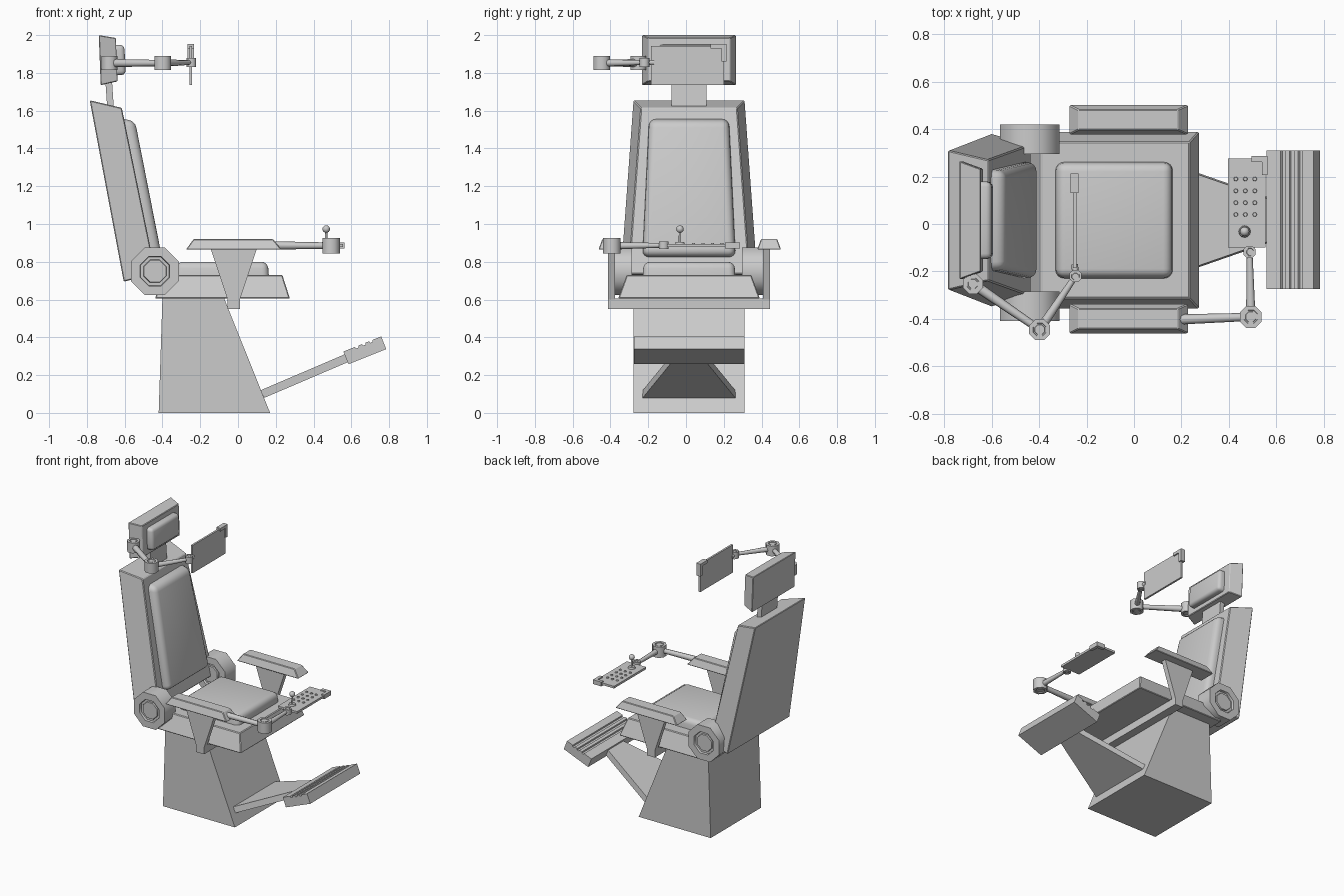
import bpy, bmesh, math
from mathutils import Vector, Matrix

cube = bpy.data.objects.get("Cube")
if cube:
    bpy.data.objects.remove(cube, do_unlink=True)

GREY = (0.6, 0.6, 0.6, 1)
mat = bpy.data.materials.new("light_grey")
mat.use_nodes = True
mat.diffuse_color = GREY
for node in mat.node_tree.nodes:
    if node.type == 'BSDF_PRINCIPLED':
        node.inputs["Base Color"].default_value = GREY

C = 0.016  # centre line of the seat


def finish(name, bm, bevel=0, segments=1, smooth=0):
    """Bevel, shade and link a bmesh as a named part."""
    bmesh.ops.recalc_face_normals(bm, faces=bm.faces)
    if bevel:
        bmesh.ops.bevel(bm, geom=bm.edges[:], offset=bevel, segments=segments,
                        profile=0.5, affect='EDGES', clamp_overlap=True)
    if smooth:
        for f in bm.faces:
            f.smooth = True
        for e in bm.edges:
            e.smooth = e.calc_face_angle(0) < math.radians(smooth)
    mesh = bpy.data.meshes.new(name)
    bm.to_mesh(mesh)
    bm.free()
    mesh.materials.append(mat)
    obj = bpy.data.objects.new(name, mesh)
    bpy.context.scene.collection.objects.link(obj)
    return obj


def loft(name, ring_a, ring_b, **kw):
    """Closed solid between two matching rings of points."""
    bm = bmesh.new()
    a = [bm.verts.new(p) for p in ring_a]
    b = [bm.verts.new(p) for p in ring_b]
    n = len(a)
    bm.faces.new(a)
    bm.faces.new(b)
    for i in range(n):
        bm.faces.new((a[i], a[(i + 1) % n], b[(i + 1) % n], b[i]))
    return finish(name, bm, **kw)


def flat_ring(x0, x1, y0, y1, z):
    return [(x0, y0, z), (x1, y0, z), (x1, y1, z), (x0, y1, z)]


def upright_ring(top, bottom):
    """Each end is x, z, half width."""
    (xt, zt, ht), (xb, zb, hb) = top, bottom
    return [(xt, C - ht, zt), (xt, C + ht, zt), (xb, C + hb, zb), (xb, C - hb, zb)]


def box(name, x0, x1, y0, y1, z0, z1, **kw):
    return loft(name, flat_ring(x0, x1, y0, y1, z0), flat_ring(x0, x1, y0, y1, z1), **kw)


def prism(name, profile, y0, y1, **kw):
    """Side profile (x, z) extended across y."""
    return loft(name, [(x, y0, z) for x, z in profile],
                [(x, y1, z) for x, z in profile], **kw)


def joint(name, centre, radius, length, axis='Z'):
    """Eight-sided drum with a recessed hub on both ends."""
    bm = bmesh.new()
    bmesh.ops.create_cone(bm, cap_ends=True, segments=8, radius1=radius,
                          radius2=radius, depth=length)
    caps = [f for f in bm.faces if abs(f.normal.z) > 0.9]
    for cap in caps:
        inward = -cap.normal * 0.12 * radius
        bmesh.ops.inset_individual(bm, faces=[cap], thickness=radius * 0.38)
        bmesh.ops.inset_individual(bm, faces=[cap], thickness=radius * 0.02)
        bmesh.ops.translate(bm, verts=cap.verts[:], vec=inward)
        bmesh.ops.inset_individual(bm, faces=[cap], thickness=radius * 0.12)
        bmesh.ops.inset_individual(bm, faces=[cap], thickness=radius * 0.02)
        bmesh.ops.translate(bm, verts=cap.verts[:], vec=-inward * 0.6)
    turn = Matrix.Rotation(math.pi / 8, 4, 'Z')
    if axis == 'Y':
        turn = Matrix.Rotation(math.pi / 2, 4, 'X') @ turn
    bm.transform(Matrix.Translation(centre) @ turn)
    return finish(name, bm, smooth=50)


def rod(name, start, end, r1, r2, sides=8):
    """Tapered round bar from start to end."""
    start, end = Vector(start), Vector(end)
    line = end - start
    bm = bmesh.new()
    bmesh.ops.create_cone(bm, cap_ends=True, segments=sides, radius1=r1,
                          radius2=r2, depth=line.length)
    bm.transform(Matrix.Translation((start + end) / 2)
                 @ line.to_track_quat('Z', 'Y').to_matrix().to_4x4())
    return finish(name, bm, smooth=50)


# Pedestal
prism("pedestal", [(-0.42, 0), (0.17, 0), (-0.075, 0.61), (-0.40, 0.61)], C - 0.295, C + 0.295)

# Leg support and ridged footrest
def strut_ring(x, z, half):
    return [(x - 0.01, C - half, z + 0.02), (x - 0.01, C + half, z + 0.02),
            (x + 0.01, C + half, z - 0.02), (x + 0.01, C - half, z - 0.02)]

loft("leg_support", strut_ring(0.13, 0.1, 0.245), strut_ring(0.575, 0.29, 0.09))

along = Vector((0.2, 0.08)).normalized()
up = Vector((-along.y, along.x))
start = Vector((0.585, 0.258))
LENGTH, THICK, GROOVE = 0.215, 0.072, 0.01
top = [(0, THICK)]
for s in (0.065, 0.105, 0.145):
    top += [(s, THICK), (s + 0.004, THICK - GROOVE), (s + 0.016, THICK - GROOVE), (s + 0.02, THICK)]
outline = [(0, 0)] + top + [(LENGTH, THICK), (LENGTH, 0)]
prism("footrest", [tuple(start + along * s + up * t) for s, t in outline], C - 0.29, C + 0.295)

# Seat
loft("seat_base", flat_ring(-0.44, 0.275, C - 0.375, C + 0.375, 0.605),
     flat_ring(-0.39, 0.235, C - 0.33, C + 0.33, 0.73), bevel=0.005)
loft("seat_cushion", flat_ring(-0.337, 0.168, C - 0.25, C + 0.25, 0.66),
     flat_ring(-0.325, 0.158, C - 0.24, C + 0.24, 0.8), bevel=0.035, segments=4, smooth=40)

# Backrest
loft("backrest", upright_ring((-0.785, 1.655, 0.295), (-0.605, 0.695, 0.365)),
     upright_ring((-0.615, 1.615, 0.255), (-0.435, 0.735, 0.32)), bevel=0.005)
loft("back_cushion", upright_ring((-0.66, 1.565, 0.215), (-0.5, 0.815, 0.25)),
     upright_ring((-0.545, 1.545, 0.208), (-0.405, 0.835, 0.243)),
     bevel=0.035, segments=4, smooth=40)

# Recline hinges
for side, y in (("right", -0.348), ("left", 0.358)):
    joint(side + "_hinge", (-0.44, y, 0.75), 0.137, 0.125, 'Y')

# Headrest
loft("neck", flat_ring(-0.69, -0.655, C - 0.093, C + 0.093, 1.58),
     flat_ring(-0.705, -0.67, C - 0.093, C + 0.093, 1.8))
loft("headrest", upright_ring((-0.737, 2.0, 0.25), (-0.727, 1.735, 0.25)),
     upright_ring((-0.647, 1.985, 0.217), (-0.638, 1.755, 0.217)), bevel=0.004)
loft("head_cushion", upright_ring((-0.69, 1.95, 0.165), (-0.68, 1.785, 0.165)),
     upright_ring((-0.602, 1.948, 0.162), (-0.594, 1.79, 0.162)),
     bevel=0.022, segments=3, smooth=40)

# Armrests with tapered brackets joined by a strap under the seat
for side, s in (("right", -1), ("left", 1)):
    mid = C + 0.004 + s * 0.42
    loft(side + "_armrest", flat_ring(-0.275, 0.23, mid - 0.063, mid + 0.063, 0.865),
         flat_ring(-0.235, 0.185, mid - 0.043, mid + 0.043, 0.92), bevel=0.004)
    y0, y1 = sorted((C + s * 0.392, C + s * 0.428))
    prism(side + "_arm_bracket", [(-0.145, 0.87), (-0.055, 0.6), (-0.055, 0.55),
                                  (0.01, 0.55), (0.01, 0.6), (0.1, 0.87)], y0, y1)
box("arm_strap", -0.055, 0.01, C - 0.4, C + 0.4, 0.55, 0.606)

# Screen on a folding arm beside the head
shoulder, elbow, wrist = (-0.68, -0.253, 1.852), (-0.398, -0.446, 1.852), (-0.247, -0.22, 1.855)
joint("screen_arm_shoulder", shoulder, 0.045, 0.075)
joint("screen_arm_elbow", elbow, 0.048, 0.075)
joint("screen_arm_wrist", wrist, 0.028, 0.05)
rod("screen_upper_arm", shoulder, elbow, 0.022, 0.016)
rod("screen_forearm", elbow, wrist, 0.02, 0.012)
rod("screen_pin", wrist, (-0.25, -0.17, 1.855), 0.014, 0.014)
box("screen", -0.257, -0.243, -0.185, 0.2, 1.737, 1.943)
# Corner grip seen as an L shape
box("screen_grip_top", -0.268, -0.234, 0.13, 0.214, 1.93, 1.952)
box("screen_grip_side", -0.268, -0.234, 0.188, 0.214, 1.86, 1.952)

# Control tray on an arm from the right armrest
root, elbow, wrist = (0.16, -0.404, 0.887), (0.493, -0.392, 0.885), (0.488, -0.118, 0.887)
joint("tray_arm_elbow", elbow, 0.05, 0.08)
joint("tray_arm_wrist", wrist, 0.028, 0.04)
rod("tray_upper_arm", root, elbow, 0.022, 0.017)
rod("tray_forearm", elbow, wrist, 0.02, 0.012)
box("control_tray", 0.397, 0.555, -0.1, 0.276, 0.877, 0.893)
box("tray_grip_end", 0.495, 0.563, 0.262, 0.286, 0.87, 0.902)
box("tray_grip_side", 0.54, 0.563, 0.206, 0.286, 0.87, 0.902)

# Joystick
stick = Vector((0.467, -0.032, 0.89))
rod("joystick_collar", stick, stick + Vector((0, 0, 0.016)), 0.026, 0.022, 12)
rod("joystick_stem", stick, stick + Vector((0, 0, 0.08)), 0.007, 0.006)
bm = bmesh.new()
bmesh.ops.create_uvsphere(bm, u_segments=12, v_segments=8, radius=0.02)
bm.transform(Matrix.Translation(stick + Vector((0, 0, 0.083))))
finish("joystick_knob", bm, smooth=60)

# Tray buttons
for row in range(4):
    for col in range(3):
        p = Vector((0.43 + col * 0.04, 0.04 + row * 0.05, 0.89))
        rod(f"button_{row}_{col}", p, p + Vector((0, 0, 0.01)), 0.01, 0.008)
